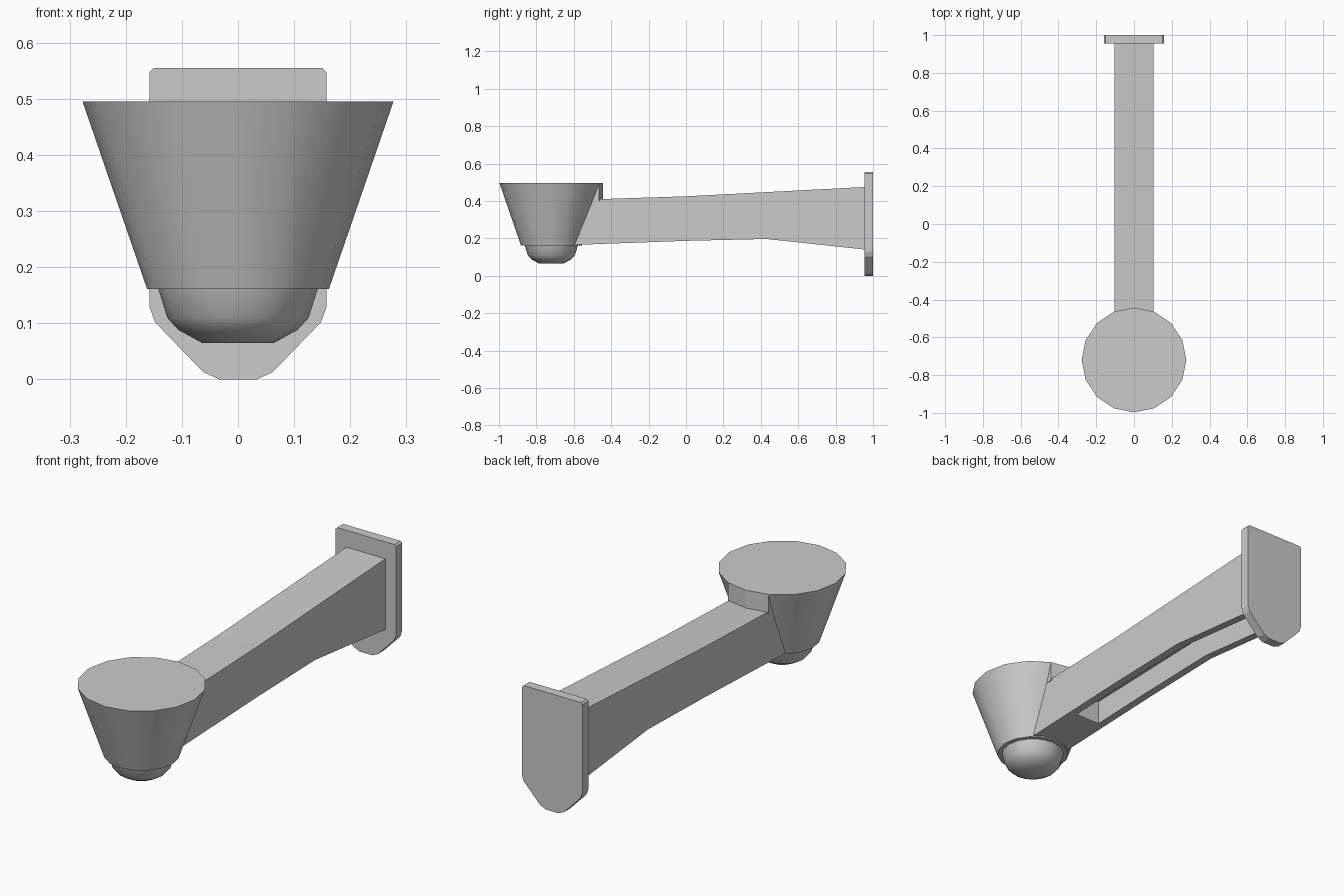
import bpy, bmesh, math
from mathutils import Vector

if "Cube" in bpy.data.objects:
    bpy.data.objects.remove(bpy.data.objects["Cube"])

CY = -0.72      # lamp axis
SIDES = 16


def add_object(name, bm):
    bmesh.ops.recalc_face_normals(bm, faces=bm.faces)
    mesh = bpy.data.meshes.new(name)
    bm.to_mesh(mesh)
    bm.free()
    ob = bpy.data.objects.new(name, mesh)
    bpy.context.collection.objects.link(ob)
    return ob


def activate(ob):
    bpy.ops.object.select_all(action='DESELECT')
    bpy.context.view_layer.objects.active = ob
    ob.select_set(True)


def prism(name, points, direction):
    """Extrude a closed planar outline along a vector."""
    bm = bmesh.new()
    face = bm.faces.new([bm.verts.new(p) for p in points])
    ext = bmesh.ops.extrude_face_region(bm, geom=[face], use_keep_orig=True)
    moved = [g for g in ext['geom'] if isinstance(g, bmesh.types.BMVert)]
    bmesh.ops.translate(bm, verts=moved, vec=Vector(direction))
    return add_object(name, bm)


def lathe(name, profile):
    """Turn (radius, z) points around the lamp axis, capping both ends."""
    bm = bmesh.new()
    rings = []
    for r, z in profile:
        rings.append([bm.verts.new((r * math.cos(a), CY + r * math.sin(a), z))
                      for a in (2 * math.pi * i / SIDES for i in range(SIDES))])
    for lo, hi in zip(rings, rings[1:]):
        for i in range(SIDES):
            j = (i + 1) % SIDES
            bm.faces.new((lo[i], lo[j], hi[j], hi[i]))
    bm.faces.new(rings[0])
    bm.faces.new(rings[-1])
    ob = add_object(name, bm)
    activate(ob)
    bpy.ops.object.shade_smooth_by_angle(angle=math.radians(40))
    return ob


# Conical lamp housing with the domed lens below it
lathe("lamp_housing", [(0.277, 0.495), (0.162, 0.161), (0.142, 0.161),
                       (0.126, 0.110), (0.106, 0.088), (0.064, 0.065)])

# Upright web joining the housing rim to the top of the arm
rim = [(0.277 * math.cos(math.radians(a)), CY + 0.277 * math.sin(math.radians(a)), 0.40)
       for a in (67.5, 90, 112.5)]
prism("rim_web", rim + [(-0.1, -0.52, 0.40), (0.1, -0.52, 0.40)], (0, 0, 0.094))

# Tapering arm, hollowed underneath
W = 0.102
arm_side = [(-0.56, 0.407), (-0.464, 0.41), (0.0, 0.425), (0.96, 0.475),
            (0.96, 0.14), (0.43, 0.197), (0.0, 0.187), (-0.60, 0.165)]
arm = prism("arm", [(-W, y, z) for y, z in arm_side], (2 * W, 0, 0))

C = 0.065
channel_side = [(-0.33, 0.05), (-0.33, 0.29), (0.43, 0.31), (1.1, 0.31), (1.1, 0.05)]
cutter = prism("channel_cutter", [(-C, y, z) for y, z in channel_side], (2 * C, 0, 0))
cutter.hide_render = True
cut = arm.modifiers.new("channel", 'BOOLEAN')
cut.operation = 'DIFFERENCE'
cut.solver = 'EXACT'
cut.object = cutter
activate(arm)
bpy.ops.object.modifier_apply(modifier=cut.name)
bpy.data.objects.remove(cutter)

# Wall plate with a pointed lower end
half = [(0.15, 0.555), (0.158, 0.547), (0.158, 0.13),
        (0.148, 0.102), (0.062, 0.013), (0.033, 0.0)]
outline = half + [(-x, z) for x, z in reversed(half)]
prism("wall_plate", [(x, 0.955, z) for x, z in outline], (0, 0.045, 0))
